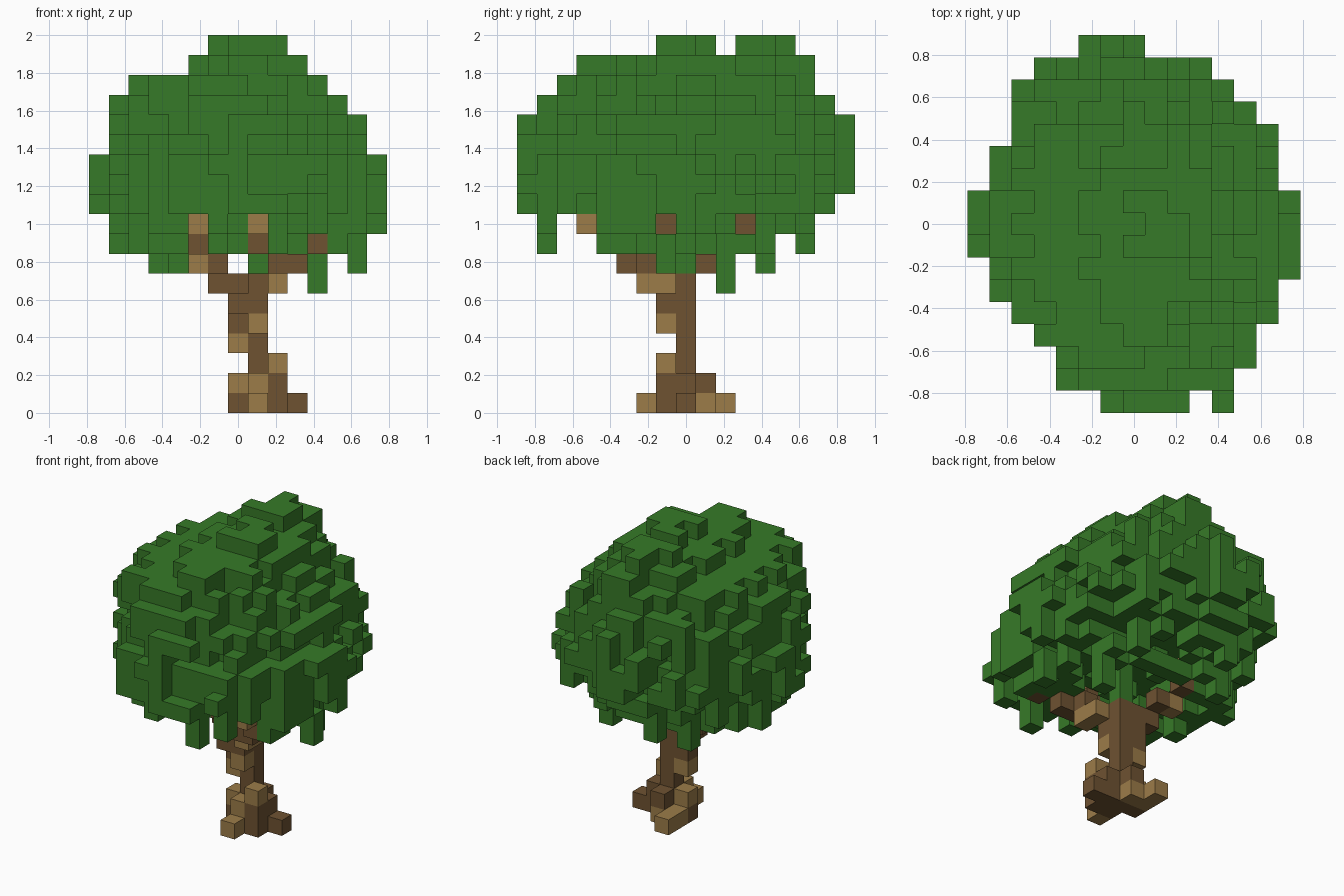
import bpy, bmesh, random
from mathutils import Vector

if "Cube" in bpy.data.objects:
    bpy.data.objects.remove(bpy.data.objects["Cube"])

random.seed(11)
S = 2 / 19  # block size


def material(name, rgb):
    m = bpy.data.materials.new(name)
    m.diffuse_color = (*rgb, 1)
    m.use_nodes = True
    m.node_tree.nodes["Principled BSDF"].inputs["Base Color"].default_value = m.diffuse_color
    return m


GREEN = material("leaf green", (0.037, 0.193, 0.021))
DARK = material("dark bark", (0.156, 0.085, 0.031))
LIGHT = material("light bark", (0.332, 0.202, 0.066))
SIDES = [(1, 0, 0), (-1, 0, 0), (0, 1, 0), (0, -1, 0), (0, 0, 1), (0, 0, -1)]


def build_blocks(name, cells, mats):
    """Outer skin of a set of blocks; cells maps (x, y, z) to a material index."""
    bm = bmesh.new()
    seen = {}

    def vert(p):
        key = tuple(round(c * 2) for c in p)
        if key not in seen:
            seen[key] = bm.verts.new(p * S)
        return seen[key]

    for (x, y, z), mi in cells.items():
        centre = Vector((x, y, z + 0.5))
        for d in SIDES:
            if (x + d[0], y + d[1], z + d[2]) in cells:
                continue
            n = Vector(d)
            u = Vector((d[1], d[2], d[0]))
            v = n.cross(u)
            c = centre + n / 2
            f = bm.faces.new([vert(c + (a * u + b * v) / 2)
                              for a, b in ((-1, -1), (1, -1), (1, 1), (-1, 1))])
            f.material_index = mi
    me = bpy.data.meshes.new(name)
    bm.to_mesh(me)
    bm.free()
    for m in mats:
        me.materials.append(m)
    ob = bpy.data.objects.new(name, me)
    bpy.context.collection.objects.link(ob)


# trunk, roots and branches: blocks of dark and light bark for each layer
dark = {
    0: [(0, 0), (1, 0), (2, 0), (3, 0), (1, -1), (2, -1)],
    1: [(1, 0), (2, 0), (2, -1), (1, 1)],
    2: [(1, 0)],
    3: [(1, 0)],
    4: [(0, 0), (1, 0)],
    5: [(0, 0), (1, 0), (0, -1), (1, -1)],
    6: [(-1, 0), (0, 0), (1, 0), (1, -1)],
    7: [(-1, 1), (2, -2), (3, -3), (2, -3)],
    8: [(-2, 2), (1, -3), (4, -4)],
    9: [(-3, 3), (4, -1)],
}
light = {
    0: [(1, -2), (1, 1), (0, 1), (0, 2)],
    1: [(0, 0), (1, -1)],
    2: [(2, -1)],
    3: [(0, 0)],
    4: [(1, -1)],
    6: [(2, -1), (2, -2)],
    7: [(-2, 1)],
    9: [(-2, 2), (1, -4), (4, -5)],
}
bark = {}
for index, layers in enumerate((dark, light)):
    for z, spots in layers.items():
        for x, y in spots:
            bark[x, y, z] = index
build_blocks("trunk", bark, [DARK, LIGHT])

# canopy: one rough ellipse per layer, (x min, x max, y min, y max) from the bottom up
layers = [(-6, 6, -7, 6), (-6, 7, -7, 6), (-7, 7, -8, 7), (-7, 7, -8, 8),
          (-7, 7, -8, 8), (-6, 6, -8, 8), (-6, 6, -8, 8), (-6, 5, -7, 7),
          (-5, 4, -6, 6), (-2, 3, -5, 6)]
# plan outline: x limits of each row from front to back
rows = [(-1, 4), (-3, 5), (-3, 5), (-4, 5), (-5, 6), (-6, 6), (-6, 7), (-7, 7),
        (-7, 7), (-7, 7), (-6, 6), (-6, 6), (-5, 6), (-5, 5), (-5, 4), (-4, 3), (-2, 0)]
leaves = {}
for z in range(17, 7, -1):
    x0, x1, y0, y1 = layers[z - 8]
    for y in range(y0, y1 + 1):
        for x in range(max(x0, rows[y + 8][0]), min(x1, rows[y + 8][1]) + 1):
            dx, dy = abs(2 * x - x0 - x1), abs(2 * y - y0 - y1)
            r = (dx / (x1 - x0 + 1)) ** 2 + (dy / (y1 - y0 + 1)) ** 2
            keep = r < random.uniform(0.56 if z > 13 else 0.62, 1.1)
            # widest blocks of the layer always stay
            keep = keep or (z > 9 and dx <= 1 and y in (y0, y1)) or (z > 9 and dy <= 1 and x in (x0, x1))
            if z < 10:  # ragged underside, higher around the branches
                chance = {9: 0.75, 8: 0.55}[z] * (0.6 if r < 0.2 else 1)
                keep = keep and (x, y, z + 1) in leaves and random.random() < chance
            if keep:
                leaves[x, y, z] = 0

# crown tufts
for x, y in [(0, -1), (1, -1), (2, -1), (1, 0), (2, 0), (0, 1), (1, 1),
             (-1, 3), (0, 3), (1, 3), (0, 4), (1, 4), (0, 5)]:
    leaves[x, y, 18] = leaves[x, y, 17] = 0

# hanging clumps: (x, y, lowest layer)
CLUMPS = [(4, 2, 6), (6, -1, 7), (1, 0, 7), (-3, 4, 7), (-4, -1, 7), (2, -7, 8),
          (-2, 6, 8), (-6, 1, 8), (5, -3, 8), (5, -4, 8), (4, -7, 9), (4, -8, 11),
          (7, 0, 9), (-5, 2, 8), (-4, 3, 8)]
for x, y, low in CLUMPS:
    for z in range(low, 12):
        leaves[x, y, z] = 0


# gaps that leave the branch tips open to the front and the right
def in_gap(x, y, z):
    front = ((x == -2 and y < 3 and z < 10) or (x == 1 and y < -2 and z < 10)
             or (x == 4 and y < -3 and z < 9))
    side = z == 9 and ((y == -5 and x > 3) or (y == 3 and x > -4) or (y == -1 and x > 3))
    notch = (y == -6 and z < 10) or (y in (-5, 5) and z < 9) or (x == 7 and y != 0 and z < 10)
    return front or side or notch


leaves = {c: 0 for c in leaves if not in_gap(*c) and c not in bark}


# drop blocks that float free
def touches(c):
    return any((c[0] + d[0], c[1] + d[1], c[2] + d[2]) in leaves for d in SIDES)


leaves = {c: 0 for c in leaves if touches(c)}
build_blocks("canopy", leaves, [GREEN])
